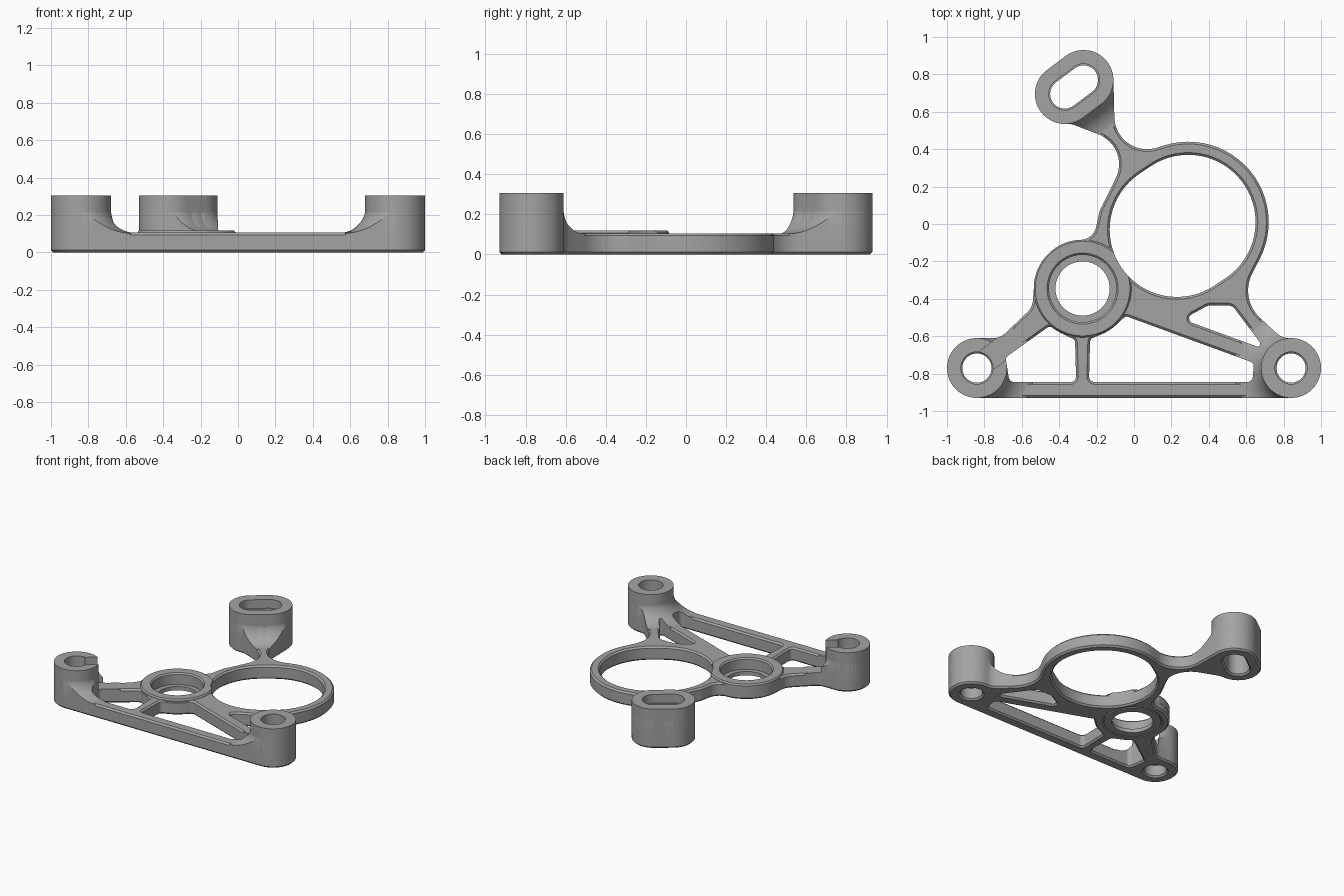
import bpy, bmesh, math
from math import cos, sin, pi, tau
from mathutils import Vector, Matrix

if "Cube" in bpy.data.objects:
    bpy.data.objects.remove(bpy.data.objects["Cube"])

GREY = (0.37, 0.37, 0.37, 1)
metal = bpy.data.materials.new("machined grey")
metal.use_nodes = True
metal.diffuse_color = GREY
metal.node_tree.nodes["Principled BSDF"].inputs["Base Color"].default_value = GREY

PLATE_TOP, POST_TOP, CHAMFER = 0.105, 0.305, 0.012


def belt(circles):
    """Tangent chain of circles (x, y, r): r > 0 turns left, r < 0 turns right."""
    n = len(circles)
    if n == 1:
        x, y, r = circles[0]
        return [(x + r * cos(tau * i / 64), y + r * sin(tau * i / 64)) for i in range(64)]
    normals = []
    for i, (x, y, r) in enumerate(circles):
        x2, y2, r2 = circles[(i + 1) % n]
        ratio = (r - r2) / math.hypot(x2 - x, y2 - y)
        normals.append(math.atan2(y2 - y, x2 - x) - math.acos(max(-1, min(1, ratio))))
    points = []
    for i, (x, y, r) in enumerate(circles):
        start = normals[i - 1]
        turn = (normals[i] - start) % tau
        if r < 0:
            turn -= tau
        if abs(turn) > 1.9 * pi:
            turn = 0
        steps = max(1, math.ceil(abs(turn) / 0.1))
        for k in range(steps + 1):
            a = start + turn * k / steps
            p = (x + r * cos(a), y + r * sin(a))
            if not points or math.dist(p, points[-1]) > 0.001:
                points.append(p)
    if math.dist(points[0], points[-1]) < 0.001:
        points.pop()
    return points


def finish(obj):
    obj.data.materials.clear()
    obj.data.materials.append(metal)
    bpy.ops.object.select_all(action='DESELECT')
    obj.select_set(True)
    bpy.context.view_layer.objects.active = obj
    bpy.ops.object.shade_smooth_by_angle(angle=math.radians(30))


def mesh_object(name, bm):
    bmesh.ops.remove_doubles(bm, verts=bm.verts[:], dist=1e-5)
    bmesh.ops.recalc_face_normals(bm, faces=bm.faces[:])
    mesh = bpy.data.meshes.new(name)
    bm.to_mesh(mesh)
    bm.free()
    obj = bpy.data.objects.new(name, mesh)
    bpy.context.collection.objects.link(obj)
    return obj


def evaluated_mesh(obj):
    bpy.context.view_layer.update()
    return bpy.data.meshes.new_from_object(
        obj.evaluated_get(bpy.context.evaluated_depsgraph_get()))


def prism(name, loops, z0, z1, chamfer=0.0):
    """Solid between z0 and z1 from an outline and its holes."""
    curve = bpy.data.curves.new(name + " outline", 'CURVE')
    curve.dimensions, curve.fill_mode = '2D', 'BOTH'
    curve.extrude = (z1 - z0) / 2 - chamfer
    curve.bevel_depth, curve.bevel_resolution, curve.offset = chamfer, 0, -chamfer
    for loop in loops:
        pts = belt(loop)
        spline = curve.splines.new('POLY')
        spline.points.add(len(pts) - 1)
        for sp, (x, y) in zip(spline.points, pts):
            sp.co = (x, y, 0, 1)
        spline.use_cyclic_u = True
    temp = bpy.data.objects.new(name + " outline", curve)
    bpy.context.collection.objects.link(temp)
    mesh = evaluated_mesh(temp)
    bm = bmesh.new()
    bm.from_mesh(mesh)
    bmesh.ops.translate(bm, verts=bm.verts[:], vec=(0, 0, (z0 + z1) / 2))
    bpy.data.objects.remove(temp)
    bpy.data.meshes.remove(mesh)
    return mesh_object(name, bm)


def lathe(name, profile, centre, steps=96):
    """Closed (radius, z) profile turned around a vertical axis."""
    bm = bmesh.new()
    rings = [[bm.verts.new((centre[0] + r * cos(tau * i / steps),
                            centre[1] + r * sin(tau * i / steps), z))
              for r, z in profile] for i in range(steps)]
    m = len(profile)
    for i in range(steps):
        a, b = rings[i], rings[(i + 1) % steps]
        for j in range(m):
            bm.faces.new((a[j], b[j], b[(j + 1) % m], a[(j + 1) % m]))
    return mesh_object(name, bm)


def boolean(obj, cutter, operation):
    mod = obj.modifiers.new("cut", 'BOOLEAN')
    mod.operation, mod.solver, mod.object = operation, 'EXACT', cutter
    mesh = evaluated_mesh(obj)
    obj.modifiers.clear()
    obj.data = mesh


# Layout: three posts, the bearing seat and the large ring
LEFT, RIGHT = (-0.84, -0.77), (0.84, -0.77)
SLOT = [(-0.27, 0.77), (-0.37, 0.695)]
SEAT = (-0.275, -0.345)
ring_hole = [(0.23, -0.03, 0.36), (0.29, 0.01, 0.36)]


def round_at(r, *centres):
    return [(*c, r) for c in centres]


outline = [
    (*LEFT, 0.16), (*RIGHT, 0.16),
    (0.83, -0.51, -0.1), (0.81, -0.355, -0.2),
    (0.29, 0.01, 0.43), (0.07, 0.575, -0.175),
    *round_at(0.16, *SLOT),
    (-0.35, 0.45, -0.085), (-0.25, 0.32, -0.17), (-0.07, 0.03, 0.12),
    (-0.29, 0.005, -0.09), (*SEAT, 0.26),
    (-0.64, -0.40, -0.1), (-0.755, -0.51, -0.1)]
left_window = [(-0.64, -0.815, 0.03), (-0.34, -0.815, 0.03), (-0.34, -0.635, 0.025),
               (*SEAT, -0.265), (-0.45, -0.575, 0.025), (-0.66, -0.725, 0.025)]
right_window = [(-0.21, -0.815, 0.03), (0.605, -0.815, 0.03), (0.615, -0.76, 0.025),
                (-0.04, -0.515, 0.02), (*SEAT, -0.265), (-0.21, -0.632, 0.025)]
small_window = [(0.32, -0.505, 0.025), (0.66, -0.64, 0.015),
                (0.50, -0.485, 0.05), (0.41, -0.49, 0.055)]
loops = [outline, ring_hole, left_window, right_window, small_window,
         round_at(0.2, SEAT), round_at(0.078, LEFT), round_at(0.078, RIGHT),
         round_at(0.078, *SLOT)]

# Base plate, and a tall copy that trims the flares to the plate's shape
finish(prism("base_plate", loops, 0, PLATE_TOP, CHAMFER))
trim = prism("flare_trim", loops, 0.07, 0.5)

# Notch that opens the left post's wall towards its arm
bm = bmesh.new()
bmesh.ops.create_cube(bm, size=1, matrix=Matrix.Translation((*LEFT, 0.3))
                      @ Matrix.Rotation(math.radians(38), 4, 'Z')
                      @ Matrix.Translation((0.2, 0, 0))
                      @ Matrix.Diagonal((0.4, 0.12, 0.386, 1)))
notch = mesh_object("notch_cutter", bm)

# Posts
for name, centres in (("left_post", [LEFT]), ("right_post", [RIGHT]), ("slotted_post", SLOT)):
    post = prism(name, [round_at(0.16, *centres), round_at(0.086, *centres)], 0.05, POST_TOP)
    if name == "left_post":
        boolean(post, notch, 'DIFFERENCE')
    finish(post)

# Curved flares that run from the posts down onto the arms
REACH, RISE = 0.15, 0.135
arc = [(0.158 + REACH * (1 - cos(a)), PLATE_TOP - 0.002 + RISE * (1 - sin(a)))
       for a in (pi / 2 * k / 10 for k in range(11))]
flare_profile = [(0.1, 0.08), (0.158 + REACH, 0.08)] + arc[::-1] + [(0.1, arc[0][1])]
middle = tuple((Vector(SLOT[0]) + Vector(SLOT[1])) / 2)
for name, centre in (("left_flare", LEFT), ("right_flare", RIGHT), ("slot_flare_back", SLOT[0]),
                     ("slot_flare_middle", middle), ("slot_flare_front", SLOT[1])):
    flare = lathe(name, flare_profile, centre)
    boolean(flare, trim, 'INTERSECT')
    if centre == LEFT:
        boolean(flare, notch, 'DIFFERENCE')
    finish(flare)

# Bearing seat with its counterbore, trimmed by the large ring's opening
seat = lathe("bearing_seat", [
    (0.145, 0), (0.201, 0), (0.201, 0.05), (0.261, 0.05), (0.261, 0.107), (0.253, 0.118),
    (0.19, 0.118), (0.18, 0.108), (0.18, 0.03), (0.145, 0.03)], SEAT)
opening = prism("ring_opening_cutter", [ring_hole], -0.1, 0.4)
boolean(seat, opening, 'DIFFERENCE')
finish(seat)

for cutter in (trim, notch, opening):
    bpy.data.objects.remove(cutter)
